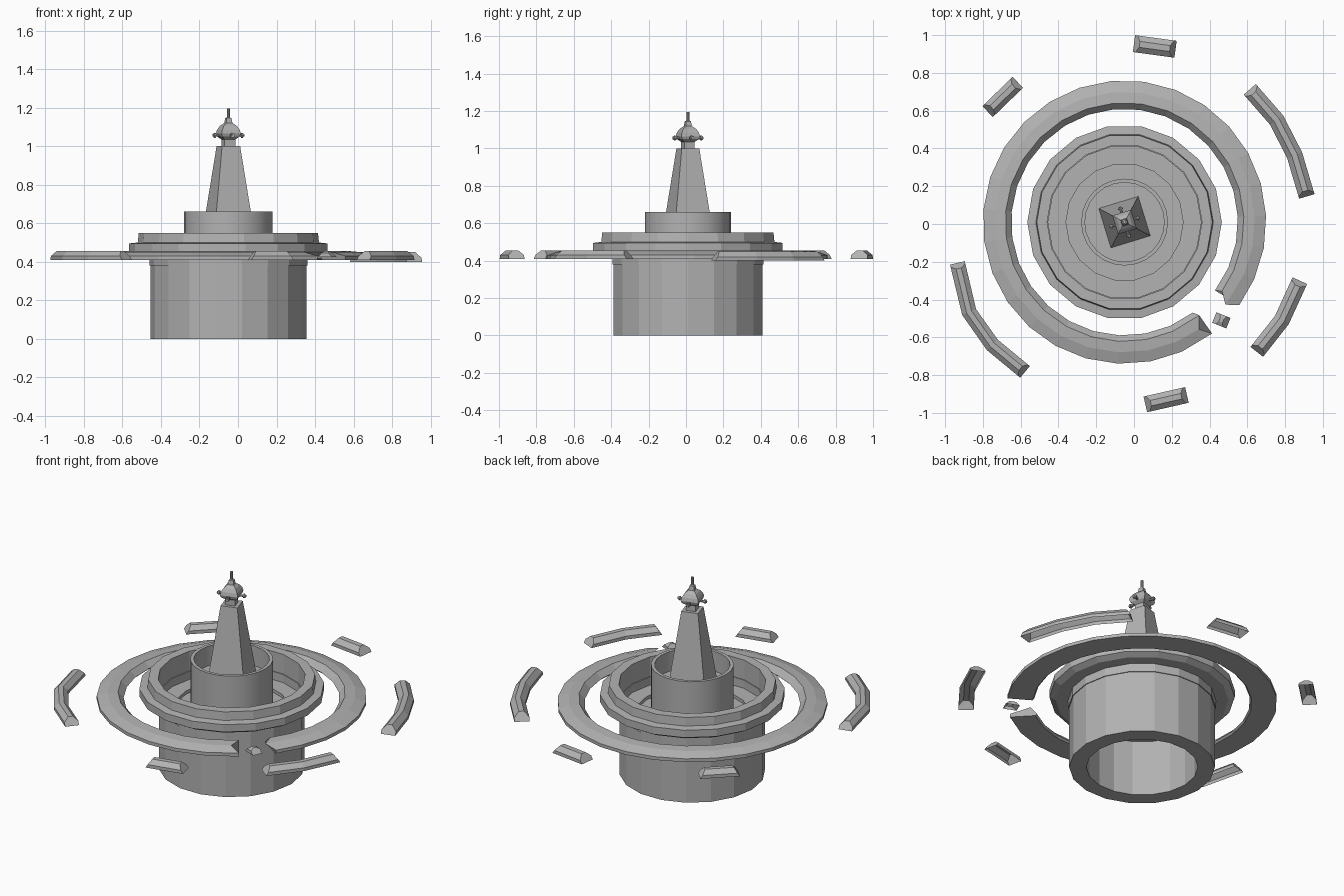
import bpy, bmesh, math
from mathutils import Vector

if "Cube" in bpy.data.objects:
    bpy.data.objects.remove(bpy.data.objects["Cube"])

grey = bpy.data.materials.new("stone grey")
grey.use_nodes = True
colour = (0.45, 0.45, 0.45, 1)
grey.diffuse_color = colour
grey.node_tree.nodes["Principled BSDF"].inputs["Base Color"].default_value = colour

CENTRE = Vector((-0.05, 0.01, 0))
TURN = math.radians(17)


def make(name, bm, smooth=None, location=CENTRE, turn=0):
    bmesh.ops.recalc_face_normals(bm, faces=bm.faces)
    mesh = bpy.data.meshes.new(name)
    bm.to_mesh(mesh)
    bm.free()
    mesh.materials.append(grey)
    ob = bpy.data.objects.new(name, mesh)
    ob.location = location
    ob.rotation_euler.z = turn
    bpy.context.collection.objects.link(ob)
    if smooth:
        bpy.ops.object.select_all(action='DESELECT')
        ob.select_set(True)
        bpy.context.view_layer.objects.active = ob
        bpy.ops.object.shade_smooth_by_angle(angle=math.radians(smooth))
    return ob


def loft(bm, rings, closed_section=True, loop=False, caps=False):
    """Skin a list of cross-sections with quads."""
    rows = [[bm.verts.new(p) for p in ring] for ring in rings]
    n = len(rows[0])
    pairs = list(zip(rows, rows[1:])) + ([(rows[-1], rows[0])] if loop else [])
    for a, b in pairs:
        for i in range(n if closed_section else n - 1):
            j = (i + 1) % n
            bm.faces.new((a[i], a[j], b[j], b[i]))
    if caps:
        bm.faces.new(rows[0])
        bm.faces.new(rows[-1])


def lathe(name, profile, sides, smooth=None, loop=False, caps=False, turn=0, start=0):
    bm = bmesh.new()
    angles = [start + math.tau * k / sides for k in range(sides)]
    loft(bm, [[(r * math.cos(a), r * math.sin(a), z) for a in angles]
              for r, z in profile], loop=loop, caps=caps)
    return make(name, bm, smooth, turn=turn)


# Hollow base with its stepped rim
lathe("base_bowl", [(.31, 0), (.405, 0), (.405, .43), (.48, .43), (.515, .45),
                    (.515, .495), (.47, .50), (.465, .55), (.41, .55),
                    (.41, .38), (.31, .38)], 18, loop=True)
lathe("bowl_floor", [(.31, .34), (.31, .36)], 18, caps=True)

# Inner cup holding the tower
lathe("inner_cup", [(.23, .36), (.23, .66), (.21, .66), (.21, .54)], 24, smooth=30, caps=True)


# Square tower and its lantern
def square(name, profile):
    lathe(name, [(h * math.sqrt(2), z) for h, z in profile], 4, caps=True,
          turn=TURN, start=math.pi / 4)


square("tower", [(.109, .54), (.049, 1.0)])
square("lantern_neck", [(.029, 1.0), (.029, 1.04)])
square("lantern_roof", [(.029, 1.035), (.047, 1.05), (.052, 1.065), (.047, 1.085),
                        (.035, 1.105), (.017, 1.12), (.013, 1.145), (.006, 1.15)])
lathe("spire", [(.008, 1.14), (.008, 1.195)], 8, caps=True)
for k in range(4):
    a = TURN + k * math.pi / 2
    bm = bmesh.new()
    for radius, reach, length in ((.007, .06, .05), (.013, .074, .008)):
        new = bmesh.ops.create_cone(bm, cap_ends=True, segments=8, radius1=radius,
                                    radius2=radius, depth=length)["verts"]
        for v in new:
            v.co = Vector((v.co.z + reach, v.co.y, v.co.x + 1.056))
    make("lantern_knob_%d" % (k + 1), bm, turn=a)

# Broken ring: raised inner shoulder, gentle outer slope, ragged ends
bm = bmesh.new()
section = [(.60, .42), (.632, .455), (.69, .45), (.75, .43), (.75, .41), (.61, .41)]
steps = 26
ragged = [0, .03, -.04, .02, .02, 0]
rings = []
for k in range(steps + 1):
    a = math.radians(-37 + 344 * k / steps)
    rings.append([])
    for (r, z), rag in zip(section, ragged):
        b = a + (rag if k in (0, steps) else 0)
        rings[-1].append((r * math.cos(b), r * math.sin(b), z))
loft(bm, rings, caps=True)
make("broken_ring", bm)


# Floating wall fragments, open underneath
def fragment(name, points, width, base=.41, top=.455):
    pts = [Vector((x, y, 0)) for x, y in points]
    half = width / 2
    shape = [(-half, base), (-half, base + .02), (-half * .35, top),
             (half * .35, top), (half, base + .02), (half, base)]
    rings = []
    for k, p in enumerate(pts):
        along = (pts[min(k + 1, len(pts) - 1)] - pts[max(k - 1, 0)]).normalized()
        side = Vector((-along.y, along.x, 0))
        inward = along * (.03 if k == 0 else -.03 if k == len(pts) - 1 else 0)
        rings.append([p + side * s + inward * (z - base) / (top - base)
                      + Vector((0, 0, z)) for s, z in shape])
    bm = bmesh.new()
    loft(bm, rings, closed_section=False)
    bm.verts.ensure_lookup_table()
    n = len(shape)
    bm.faces.new(bm.verts[:n])
    bm.faces.new(bm.verts[-n:])
    make(name, bm, location=(0, 0, 0))


fragment("back_fragment", [(0, .955), (.22, .925)], .09)
fragment("back_right_fragment", [(-.775, .595), (-.615, .75)], .08)
fragment("back_left_arc", [(.613, .713), (.755, .55), (.85, .365), (.915, .146)], .085,
         base=.40, top=.45)
fragment("front_left_arc", [(.878, -.30), (.783, -.508), (.65, -.677)], .085)
fragment("front_fragment", [(.06, -.955), (.28, -.905)], .085)
fragment("front_right_arc", [(-.935, -.206), (-.873, -.466), (-.75, -.64), (-.577, -.783)], .08)
fragment("ring_chip", [(.425, -.495), (.50, -.525)], .06, base=.425, top=.455)
